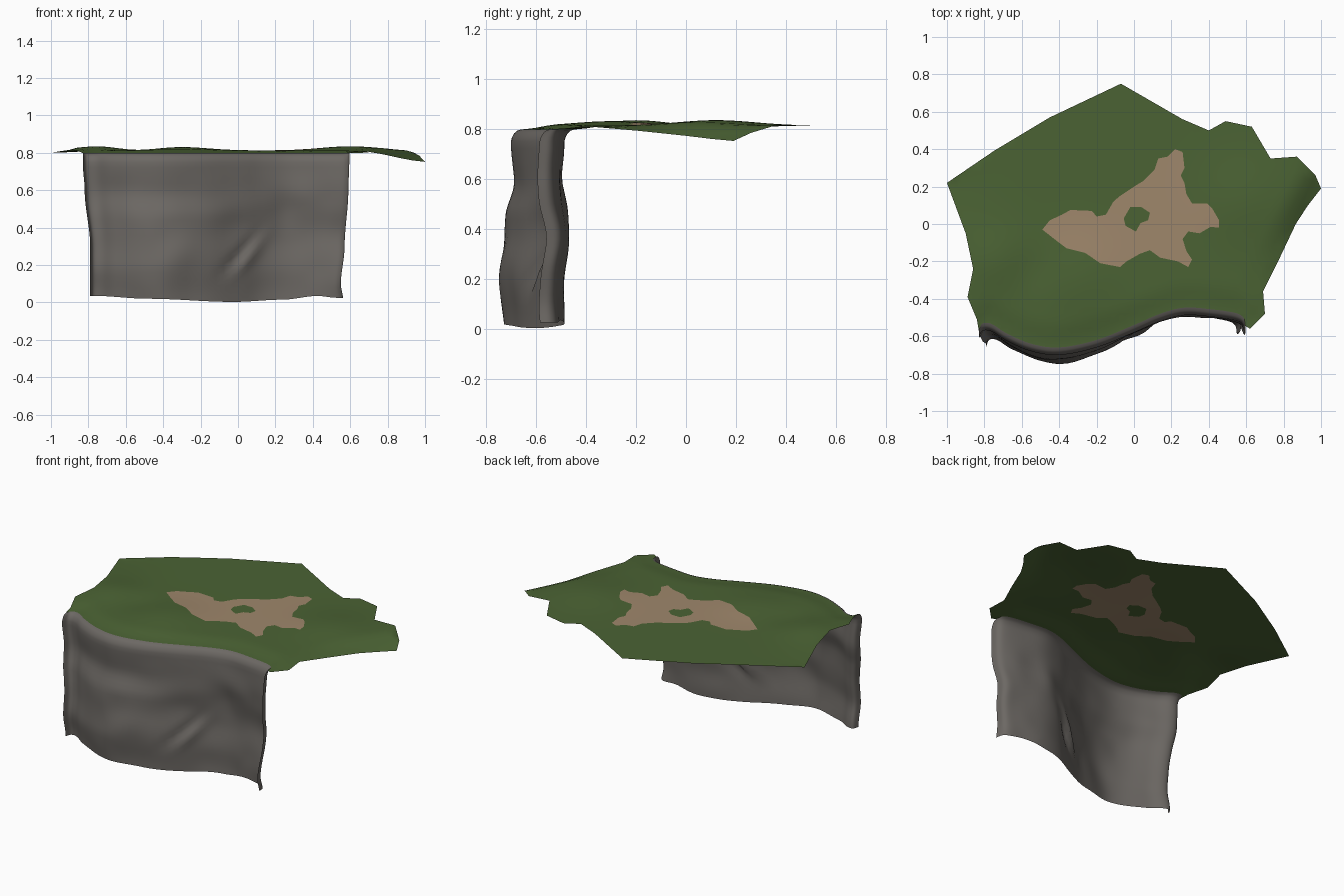
import bpy, math
from mathutils import Vector, noise
from mathutils.geometry import delaunay_2d_cdt

if "Cube" in bpy.data.objects:
    bpy.data.objects.remove(bpy.data.objects["Cube"])


def material(name, rgb):
    m = bpy.data.materials.new(name)
    m.diffuse_color = (*rgb, 1)
    m.use_nodes = True
    m.node_tree.nodes["Principled BSDF"].inputs["Base Color"].default_value = m.diffuse_color
    return m


def build(name, verts, faces, mats, rule=None):
    me = bpy.data.meshes.new(name)
    me.from_pydata(verts, [], faces)
    for m in mats:
        me.materials.append(m)
    for p in me.polygons:
        p.use_smooth = True
        if rule:
            p.material_index = rule(p.center)
    ob = bpy.data.objects.new(name, me)
    bpy.context.collection.objects.link(ob)
    return ob


def spline(pts, steps):
    """Catmull-Rom through 2D points."""
    p = [Vector(q) for q in pts]
    p = [p[0] * 2 - p[1]] + p + [p[-1] * 2 - p[-2]]
    out = []
    for a, b, c, d in zip(p, p[1:], p[2:], p[3:]):
        for k in range(steps):
            t = k / steps
            out.append(0.5 * (2 * b + (c - a) * t + (2 * a - 5 * b + 4 * c - d) * t * t
                              + (3 * b - a - 3 * c + d) * t ** 3))
    return out + [p[-2]]


def lookup(table, x):
    """Eased interpolation in a short table of (x, value)."""
    if x <= table[0][0]:
        return table[0][1]
    for (a, u), (b, v) in zip(table, table[1:]):
        if x <= b:
            t = (x - a) / (b - a)
            return u + (v - u) * t * t * (3 - 2 * t)
    return table[-1][1]


def inside(x, y, poly):
    hit = False
    for (ax, ay), (bx, by) in zip(poly, poly[1:] + poly[:1]):
        if (ay > y) != (by > y) and x < ax + (y - ay) * (bx - ax) / (by - ay):
            hit = not hit
    return hit


def bump(x, y, cx, cy, r):
    return math.exp(-((x - cx) ** 2 + (y - cy) ** 2) / (r * r))


green = material("grass green", (0.070, 0.124, 0.034))
tan = material("bare earth tan", (0.345, 0.242, 0.148))
grey = material("rock grey", (0.150, 0.138, 0.126))

# Cliff face: a wavy plan curve swept up a bulging profile, rolled over at the lip
PLAN = spline([(-.83, -.61), (-.81, -.572), (-.76, -.575), (-.68, -.625), (-.55, -.68),
               (-.4, -.70), (-.2, -.66), (0, -.58), (.14, -.52), (.27, -.487),
               (.42, -.497), (.54, -.515), (.585, -.54), (.595, -.585)], 5)
FOOT = [(-.8, .035), (-.5, .02), (-.02, .003), (.25, .015), (.45, .035), (.56, .025)]
FRONT = [(0, -.02), (.2, -.045), (.45, -.02), (.6, .01), (.75, 0)]
BACK = [(0, 0), (.1, -.005), (.37, .02), (.6, -.008), (.75, 0)]
LEFT = [(0, .04), (.3, .04), (.6, .01), (.75, 0)]
RIGHT = [(0, -.03), (.1, -.045), (.3, -.025), (.6, -.005), (.75, 0)]
LIP = [(.765, .004), (.782, .013), (.792, .024), (.798, .04)]


def rock_point(p, z):
    s = (p.x + .83) / 1.425
    x = p.x + lookup(LEFT, z) * (1 - s) ** 3 + lookup(RIGHT, z) * s ** 3
    w = lookup([(-.4, 0), (.27, 1)], p.x)
    y = p.y + lookup(FRONT, z) * (1 - w) + lookup(BACK, z) * w
    y += .012 * noise.noise(Vector((p.x * 6, 3, z * 6))) * min(1, (.76 - z) * 5)
    # diagonal crack low in the middle
    u, v = x + .03 - (z - .2) * .75, z - .25
    y += .035 * math.exp(-(u / .028) ** 2 - (v / .085) ** 2)
    y -= .02 * math.exp(-((u - .05) / .04) ** 2 - (v / .1) ** 2)
    return (x, y, z)


ROWS = 26
rows = []
for i in range(ROWS + 1):
    rows.append([])
    for p in PLAN:
        f = lookup(FOOT, p.x)
        rows[-1].append(rock_point(p, f + (.75 - f) * i / ROWS))
for z, off in LIP:
    rows.append([(p.x, p.y + off, z) for p in PLAN])
n = len(PLAN)
build("cliff_face", [v for r in rows for v in r],
      [(j * n + i, j * n + i + 1, (j + 1) * n + i + 1, (j + 1) * n + i)
       for j in range(len(rows) - 1) for i in range(n - 1)], [grey])

# Plateau: grass sheet sharing the cliff lip, with a bare earth patch cut in
lip = [(v[0], v[1]) for v in rows[-1]]
OUTLINE = lip + [(.62, -.56), (.70, -.48), (.69, -.36), (.775, -.19), (.865, 0), (.93, .10),
                 (1, .19), (.97, .26), (.87, .36), (.73, .35), (.63, .52), (.49, .55),
                 (.4, .5), (.26, .56), (-.07, .75), (-.45, .57), (-.75, .39), (-1, .22),
                 (-.9, -.05), (-.86, -.24), (-.89, -.39), (-.84, -.51)]
PATCH = [(-.49, -.03), (-.45, .02), (-.385, .05), (-.34, .075), (-.225, .07), (-.2, .04),
         (-.15, .05), (-.11, .12), (-.075, .15), (0, .2), (.05, .23), (.11, .29), (.13, .35),
         (.18, .36), (.22, .40), (.26, .385), (.27, .3), (.25, .26), (.27, .22), (.28, .16),
         (.31, .11), (.39, .11), (.42, .08), (.455, .02), (.455, -.02), (.41, -.015),
         (.35, -.05), (.29, -.04), (.26, -.08), (.28, -.145), (.31, -.19), (.29, -.23),
         (.235, -.2), (.14, -.18), (.085, -.14), (.03, -.16), (-.04, -.2), (-.075, -.23),
         (-.18, -.21), (-.26, -.155), (-.36, -.13), (-.42, -.085)]
HOLE = [(-.055, .03), (-.02, .09), (.04, .09), (.085, .06), (.075, .02), (.035, .005),
        (.01, -.04), (-.045, -.01)]
LIP_Y = lip


def ground(x, y):
    h = .813 + .022 * bump(x, y, -.75, -.2, .17) + .018 * bump(x, y, -.3, -.3, .2)
    h += .022 * bump(x, y, .6, .12, .22) - .008 * bump(x, y, -.55, -.25, .12)
    h -= .012 * bump(x, y, -1, .22, .2)
    # right rim rolls downward towards its far corner
    dx, dy = x - .69, y + .36
    d, a = -.878 * dx + .479 * dy, .479 * dx + .878 * dy
    fall = max(0, 1 - max(d, 0) / .14) ** 1.6
    h -= .062 * fall * lookup([(0, .1), (.5, 1)], a)
    # settle onto the cliff lip
    t = lookup([(0, 0), (.14, 1)], y - lookup(LIP_Y, x))
    return .798 + (h - .798) * t


pts, edges = [], []
for loop in (OUTLINE, PATCH, HOLE):
    b = len(pts)
    pts += [Vector(p) for p in loop]
    edges += [(b + i, b + (i + 1) % len(loop)) for i in range(len(loop))]
STEP = .04
for i in range(-25, 26):
    for j in range(-19, 20):
        x, y = (i + .5 * (j % 2)) * STEP, j * STEP
        if inside(x, y, OUTLINE):
            pts.append(Vector((x, y)))
vs, _, fs, *_ = delaunay_2d_cdt(pts, edges, [], 0, 1e-5)
keep = []
for f in fs:
    c = sum((vs[k] for k in f), Vector((0, 0))) / len(f)
    if inside(c.x, c.y, OUTLINE):
        keep.append(tuple(f))
used = sorted({k for f in keep for k in f})
index = {k: i for i, k in enumerate(used)}
build("grass_plateau", [(vs[k].x, vs[k].y, ground(*vs[k])) for k in used],
      [tuple(index[k] for k in f) for f in keep], [green, tan],
      lambda c: int(inside(c.x, c.y, PATCH) and not inside(c.x, c.y, HOLE)))
